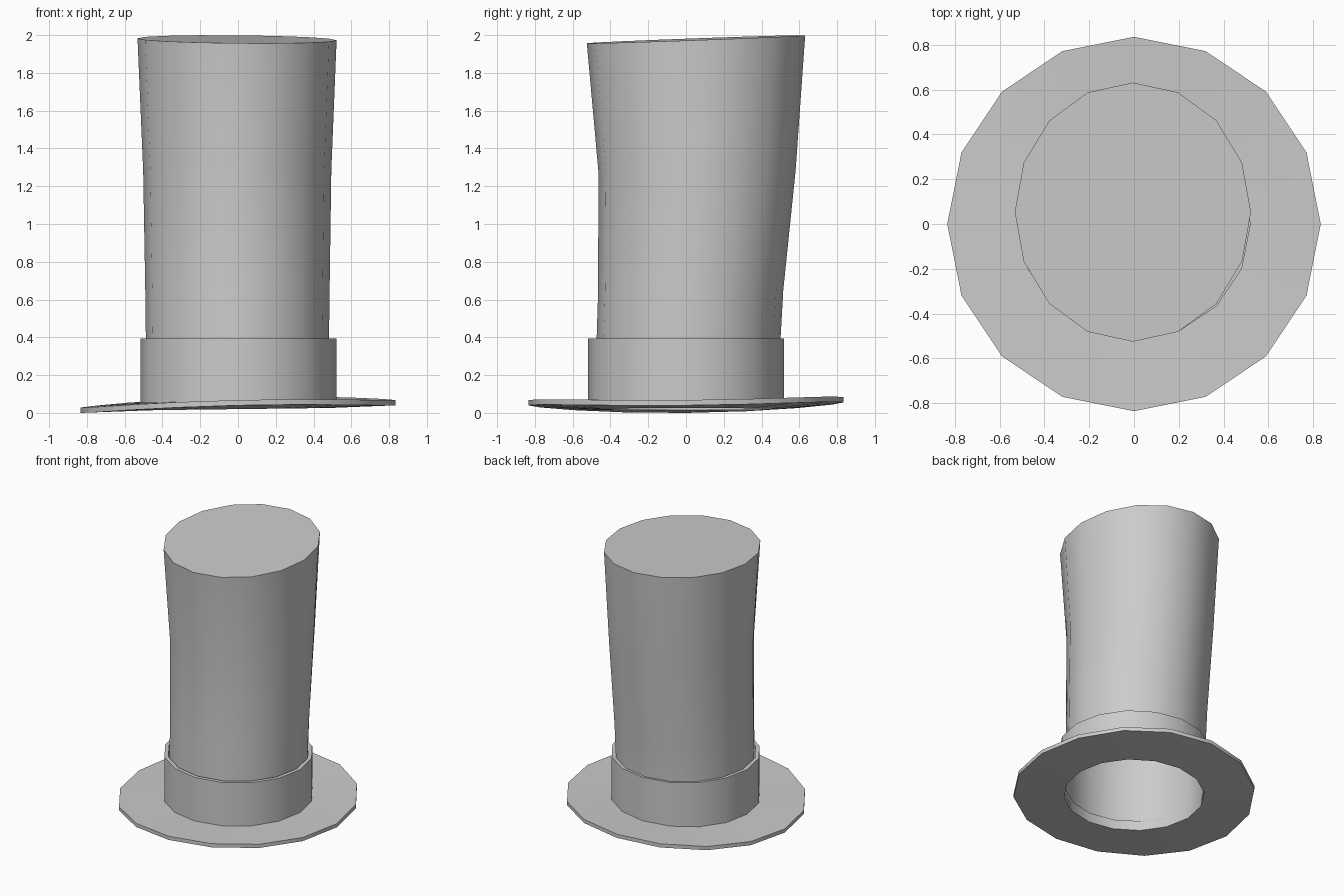
import bpy, bmesh
from math import cos, sin, pi

SIDES = 16

cube = bpy.data.objects.get("Cube")
if cube:
    bpy.data.objects.remove(cube, do_unlink=True)

felt = bpy.data.materials.new("grey felt")
felt.use_nodes = True
colour = (0.6, 0.6, 0.6, 1)
felt.diffuse_color = colour
felt.node_tree.nodes["Principled BSDF"].inputs["Base Color"].default_value = colour


def ring(rx, ry, height, cx=0, cy=0):
    """Points of one ring; height is a function of the angle."""
    angles = [2 * pi * i / SIDES for i in range(SIDES)]
    return [(cx + rx * cos(a), cy + ry * sin(a), height(a)) for a in angles]


def flat(z):
    return lambda a: z


def loft(name, rings, closed=False, cap=False):
    """Skin a list of rings; closed joins the last ring to the first."""
    bm = bmesh.new()
    loops = [[bm.verts.new(p) for p in r] for r in rings]
    pairs = list(zip(loops, loops[1:]))
    if closed:
        pairs.append((loops[-1], loops[0]))
    for low, high in pairs:
        for i in range(SIDES):
            j = (i + 1) % SIDES
            bm.faces.new((low[i], low[j], high[j], high[i]))
    if cap:
        bm.faces.new(loops[-1])
    bmesh.ops.recalc_face_normals(bm, faces=bm.faces)
    mesh = bpy.data.meshes.new(name)
    bm.to_mesh(mesh)
    bm.free()
    obj = bpy.data.objects.new(name, mesh)
    bpy.context.collection.objects.link(obj)
    mesh.materials.append(felt)
    bpy.ops.object.select_all(action="DESELECT")
    obj.select_set(True)
    bpy.context.view_layer.objects.active = obj
    bpy.ops.object.shade_smooth_by_angle(angle=pi / 6)
    return obj


# Warped brim with a hole for the head
def brim_edge(lift):
    return lambda a: lift + 0.034 + 0.02 * cos(a) - 0.014 * cos(2 * a) + 0.008 * sin(a)


def brim_hole(lift):
    return lambda a: lift + 0.02 + 0.006 * cos(a)


loft("brim", [
    ring(0.485, 0.485, brim_hole(0)),
    ring(0.833, 0.835, brim_edge(0)),
    ring(0.833, 0.835, brim_edge(0.028)),
    ring(0.485, 0.485, brim_hole(0.042)),
], closed=True)

# Hat band
loft("band", [
    ring(r, r, flat(z), cx=0.003) for r, z in
    [(0.49, 0.055), (0.518, 0.055), (0.518, 0.395), (0.49, 0.395)]
], closed=True)

# Flaring crown that leans back, open below
loft("crown", [
    ring(0.48, 0.48, flat(0.08), -0.002, 0.008),
    ring(0.485, 0.487, flat(0.4), -0.003, 0.014),
    ring(0.488, 0.49, flat(0.65), -0.003, 0.025),
    ring(0.498, 0.522, flat(1.28), -0.004, 0.058),
    ring(0.527, 0.578, lambda a: 1.978 - 0.005 * cos(a) + 0.021 * sin(a), -0.005, 0.053),
], cap=True)
